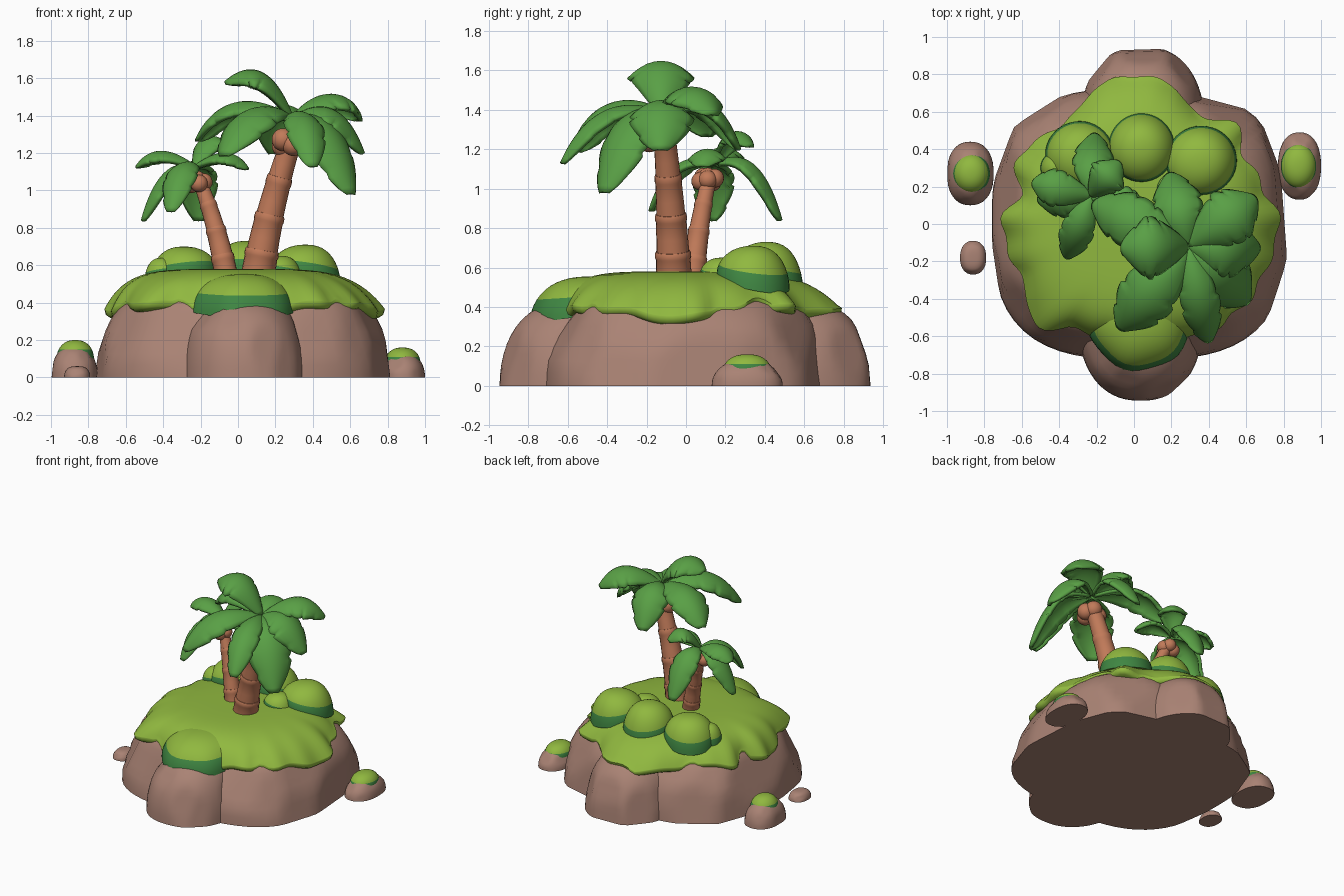
import bpy, bmesh, math, random
from math import sin, cos, pi, tau
from mathutils import Vector
from mathutils.bvhtree import BVHTree

random.seed(4)
cube = bpy.data.objects.get("Cube")
if cube:
    bpy.data.objects.remove(cube)


def material(name, *rgb):
    m = bpy.data.materials.new(name)
    m.use_nodes = True
    m.diffuse_color = (*rgb, 1)
    m.node_tree.nodes["Principled BSDF"].inputs["Base Color"].default_value = (*rgb, 1)
    return m


ROCK = material("brown rock", .4, .225, .175)
GRASS = material("light grass", .28, .48, .05)
MOSS = material("dark grass", .05, .24, .055)
LEAF = material("palm leaf", .1, .35, .06)
WOOD = material("palm wood", .53, .195, .1)


def finish(bm, name, mats, angle=40):
    mesh = bpy.data.meshes.new(name)
    bm.to_mesh(mesh)
    bm.free()
    ob = bpy.data.objects.new(name, mesh)
    bpy.context.collection.objects.link(ob)
    for m in mats:
        mesh.materials.append(m)
    bpy.ops.object.select_all(action='DESELECT')
    ob.select_set(True)
    bpy.context.view_layer.objects.active = ob
    bpy.ops.object.shade_smooth_by_angle(angle=math.radians(angle))
    return ob


def loft(name, rings, mats, band=0, closed=True, angle=40):
    """Skin a stack of rings; strips below index band use the second material."""
    bm = bmesh.new()
    rows = [[bm.verts.new(p) for p in r] for r in rings]
    n = len(rows[0])
    for k, (a, b) in enumerate(zip(rows, rows[1:])):
        for i in range(n if closed else n - 1):
            j = (i + 1) % n
            f = bm.faces.new((a[i], a[j], b[j], b[i]))
            f.material_index = 1 if k < band else 0
    if closed:
        bm.faces.new(rows[0][::-1])
        bm.faces.new(rows[-1])
        bmesh.ops.recalc_face_normals(bm, faces=bm.faces)
    return finish(bm, name, mats, angle)


# --- Boulders: rounded domes chiselled by random planes ---
ground_trees = []


def boulder(name, cx, cy, rx, ry, h, bulge=.45, power=2.0, planes=20, seg=72):
    pts = []
    for k in range(13):
        phi = k / 12 * pi * .49
        s = cos(phi) ** bulge
        for i in range(seg):
            c, d = cos(tau * i / seg), sin(tau * i / seg)
            r = s / (abs(c) ** power + abs(d) ** power) ** (1 / power)
            pts.append(Vector((rx * r * c, ry * r * d, h * sin(phi))))
    for k in range(planes):
        a, e = tau * (k + random.random()) / planes, random.uniform(.05, .75)
        n = Vector((cos(a) * cos(e), sin(a) * cos(e), sin(e)))
        d = max(n.dot(p) for p in pts) * random.uniform(.95, .985)
        for p in pts:
            over = n.dot(p) - d
            if over > 0:
                p -= n * over
                p.z = max(p.z, 0)
    fx = rx / max(abs(p.x) for p in pts)
    fy = ry / max(abs(p.y) for p in pts)
    pts = [(cx + p.x * fx, cy + p.y * fy, p.z) for p in pts]
    rings = [pts[i:i + seg] for i in range(0, len(pts), seg)]
    ob = loft(name, rings, [ROCK], angle=35)
    ground_trees.append(BVHTree.FromPolygons([v.co for v in ob.data.vertices],
                                             [p.vertices for p in ob.data.polygons]))


def ground(x, y):
    hits = [t.ray_cast(Vector((x, y, 3)), Vector((0, 0, -1)))[0] for t in ground_trees]
    return max([h.z for h in hits if h], default=0)


boulder("island_rock", .03, 0, .79, .725, .52, power=2.9)
boulder("front_rock_lobe", .035, -.5, .335, .445, .43, .62, 2.3, 12)
boulder("back_rock_lobe", .045, .5, .335, .45, .43, .6, 2.3, 12)
boulder("left_side_rock", -.875, .27, .125, .17, .17, .75, 2.3, 9, 36)
boulder("right_side_rock", .885, .31, .115, .18, .13, .75, 2.3, 9, 36)
boulder("pebble", -.86, -.18, .07, .09, .06, .6, 2.3, 7, 28)

# --- Grass blanket with a dripping edge that follows the rock ---
REACH = [.78, .72, .69, .76, .67, .77, .8, .76, .66, .67, .72, .63,
         .71, .68, .67, .76, .65, .62, .62, .63, .69, .72, .74, .75]


def reach(a):
    u = a / tau * len(REACH)
    i = int(u)
    w = (1 - cos(pi * (u - i))) / 2
    near, far = REACH[i % len(REACH)], REACH[(i + 1) % len(REACH)]
    return near * (1 - w) + far * w + .014 * sin(19 * a)


def edge_height(a):
    # the edge hangs lowest on the four sides and lifts at the corners
    low = .395 - .045 * cos(2 * a) ** 2 + .012 * sin(11 * a)
    return min(.45, max(low, ground(reach(a) * cos(a), reach(a) * sin(a))))


SEG = 144
angles = [tau * i / SEG for i in range(SEG)]
edge = [edge_height(a) for a in angles]
rings = []
for t, drop in ((.9, -.04), (.965, -.03), (.99, -.018)):
    rings.append([(reach(a) * t * cos(a), reach(a) * t * sin(a), e + drop)
                  for a, e in zip(angles, edge)])
for k in range(18):
    t = cos(pi / 2 * k / 18) ** .7
    ring = []
    for a, e in zip(angles, edge):
        # scallops fade out towards a plain round middle
        r = t * (.7 + (reach(a) - .7) * t ** 4)
        x, y = r * cos(a), r * sin(a)
        z = .58 - .15 * t ** 5 - (.42 - e) * t ** 12
        ring.append((x, y, max(z, min(ground(x, y) + .02, .58))))
    rings.append(ring)
loft("grass_blanket", rings, [GRASS], angle=60)


# --- Grassy mounds and bushes with a dark skirt ---
def mound(name, cx, cy, rx, ry, z0, z1, band=3, tilt=.3, wave=0.0):
    out = Vector((cx, cy)).normalized()
    rings = []
    for k in range(13):
        phi = k / 12 * pi * .49
        s = cos(phi) ** .85
        ring = []
        for i in range(40):
            a = tau * i / 40
            w = 1 + wave * sin(6 * a) * cos(phi)
            x, y = rx * s * w * cos(a), ry * s * w * sin(a)
            z = z0 + (z1 - z0) * sin(phi) - tilt * out.dot((x, y)) * (1 - sin(phi))
            ring.append((cx + x, cy + y, z))
        rings.append(ring)
    loft(name, rings, [GRASS, MOSS], band, angle=60)


mound("front_grass_mound", .03, -.48, .285, .31, .36, .555, 4, .13, .02)
mound("left_bush", -.29, .37, .185, .18, .525, .7)
mound("middle_bush", .04, .41, .18, .185, .525, .73)
mound("right_bush", .36, .34, .19, .185, .525, .71)
mound("small_left_bush", -.41, .3, .09, .09, .53, .64)
mound("small_right_bush", .23, .18, .11, .11, .54, .65)
mound("left_rock_moss", -.87, .27, .1, .11, .1, .2, 4, 0)
mound("right_rock_moss", .88, .31, .095, .12, .08, .16, 3, 0)


# --- Palm parts ---
def bezier(a, b, c, t):
    return a * (1 - t) ** 2 + b * 2 * t * (1 - t) + c * t * t


def trunk(name, a, b, c, r0, r1, joints=4):
    a, b, c = Vector(a), Vector(b), Vector(c)
    rings = []
    for k in range(joints):
        # each joint swells to a soft lip and the next one starts narrower
        for f, swell in ((0, .96), (.35, .97), (.78, .99), (.83, 1.045), (.95, 1.045), (.999, 1)):
            t = (k + f) / joints
            p = bezier(a, b, c, t)
            d = ((b - a) * (1 - t) + (c - b) * t).normalized()
            u = d.cross(Vector((0, 1, 0))).normalized()
            v = d.cross(u)
            r = (r0 + (r1 - r0) * t) * swell
            rings.append([p + (u * cos(tau * i / 20) + v * sin(tau * i / 20)) * r
                          for i in range(20)])
    loft(name, rings, [WOOD], angle=40)


def coconuts(name, centre, r, count=5):
    bm = bmesh.new()
    for k in range(count + 1):
        a = tau * k / count
        ball = bmesh.ops.create_uvsphere(bm, u_segments=18, v_segments=12, radius=r)["verts"]
        off = Vector((cos(a), sin(a), .35 * sin(2 * a))) * r * .8 if k < count else Vector((0, 0, r * .3))
        bmesh.ops.translate(bm, verts=ball, vec=Vector(centre) + off)
    finish(bm, name, [WOOD])


def leaf(name, base, tip, peak, width, lean=.66):
    base, tip = Vector(base), Vector(tip)
    ctrl = base.lerp(tip, lean)
    ctrl.z = 2 * peak - (base.z + tip.z) / 2
    side = (tip - base).cross(Vector((0, 0, 1))).normalized()
    rings, rows = [], 28
    for k in range(rows + 1):
        t = .02 + .97 * k / rows
        d = ((ctrl - base) * (1 - t) + (tip - ctrl) * t).normalized()
        normal = side.cross(d)
        w = width * sin(pi * t ** 1.25) ** .55
        ring = []
        for i in range(-5, 6):
            u = i / 5
            # torn edge: staggered sawtooth scallops on the two sides
            saw = (k + (3 if i > 0 else 0)) % 7 / 6 if k > 9 else 0
            cut = 1 - .15 * saw ** 3 * abs(u) ** 3
            ring.append(bezier(base, ctrl, tip, t) + side * u * w * cut
                        - normal * w * .5 * u * u)
        rings.append(ring)
    ob = loft(name, rings, [LEAF], closed=False, angle=50)
    mod = ob.modifiers.new("thickness", 'SOLIDIFY')
    mod.thickness = .024
    mod.offset = 0


def crown(name, base, leaves):
    for i, (x, y, z, *shape) in enumerate(leaves):
        leaf(f"{name}_leaf_{i + 1}", base, (x, y, z), *shape)


# --- Tall palm ---
trunk("tall_trunk", (.1, -.06, .5), (.15, -.07, .86), (.29, -.11, 1.28), .097, .055)
coconuts("tall_coconuts", (.28, -.14, 1.255), .061)
crown("tall_palm", (.29, -.12, 1.38), [
    (-.07, -.13, 1.57, 1.62, .165, .4),
    (-.22, .11, 1.26, 1.46, .14),
    (.19, .27, 1.19, 1.43, .13),
    (.65, .14, 1.37, 1.505, .15),
    (.67, -.13, 1.19, 1.42, .16),
    (.61, -.42, .97, 1.33, .16, .72),
    (.4, -.63, 1.12, 1.38, .1),
    (-.08, -.56, 1.18, 1.42, .15)])

# --- Short palm ---
trunk("short_trunk", (-.055, .03, .5), (-.11, .06, .82), (-.21, .12, 1.06), .067, .036)
coconuts("short_coconuts", (-.22, .11, 1.045), .047)
crown("short_palm", (-.23, .15, 1.12), [
    (-.21, .48, .83, 1.11, .105),
    (-.08, .33, 1.21, 1.275, .1, .5),
    (.05, .08, 1.11, 1.19, .09),
    (-.54, .22, 1.12, 1.2, .095),
    (-.51, .13, .83, 1.08, .1),
    (-.36, -.18, .88, 1.11, .085)])
